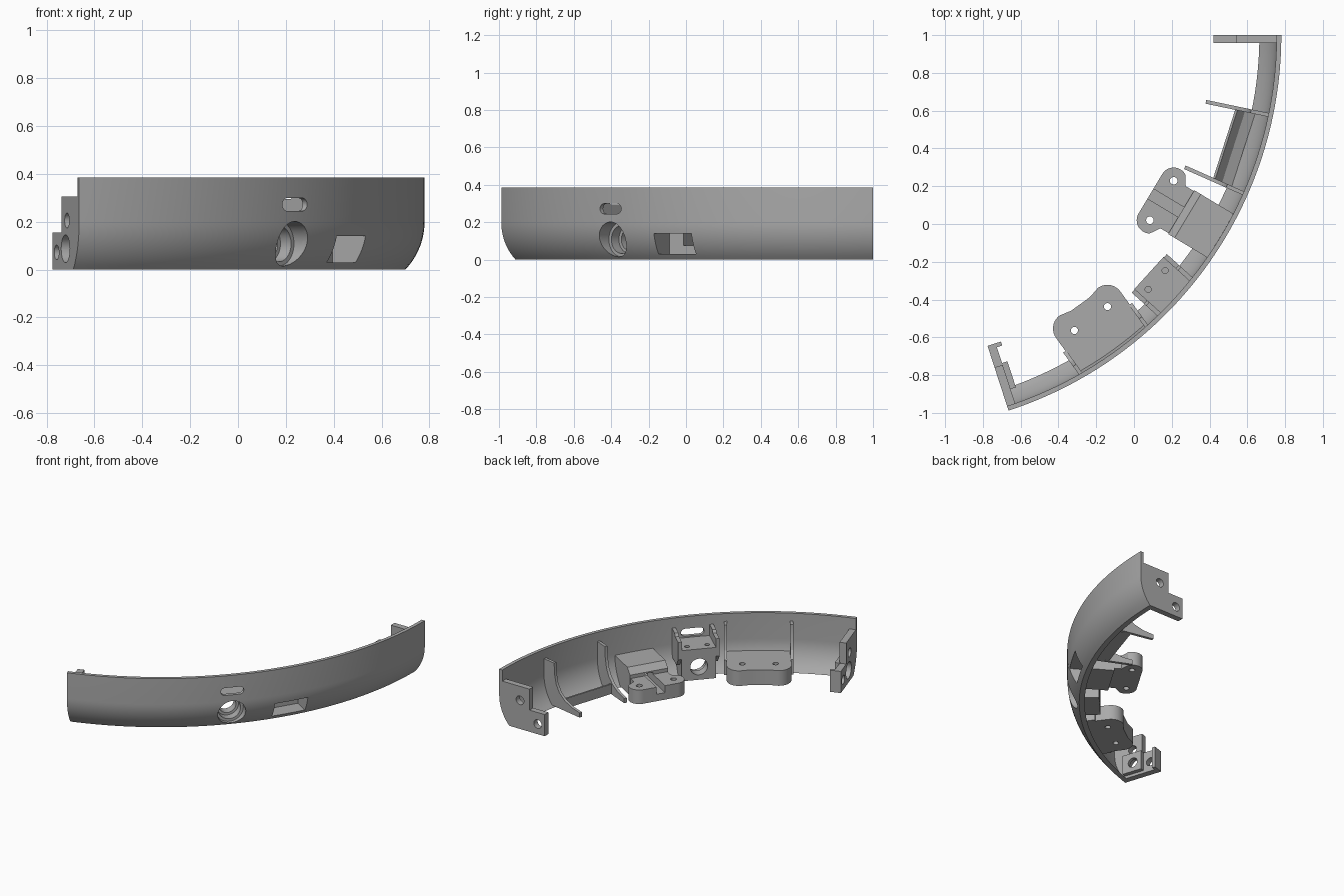
import bpy, bmesh, math
from mathutils import Vector

if "Cube" in bpy.data.objects:
    bpy.data.objects.remove(bpy.data.objects["Cube"])

CX, CY, R = -1.31, 1.0, 2.09       # centre and radius of the curved shell
H, TH = 0.385, 0.025

grey = bpy.data.materials.new("mid grey")
grey.diffuse_color = (0.40, 0.40, 0.40, 1)
grey.use_nodes = True
grey.node_tree.nodes["Principled BSDF"].inputs["Base Color"].default_value = grey.diffuse_color


def outer(z, off=0.0):
    """Shell radius at height z, offset inward by off (rounded lower edge)."""
    if z >= 0.2:
        return R - off
    rad = 0.29 - off
    return R - 0.29 + math.sqrt(rad ** 2 - (0.2 - z) ** 2)


def place(deg, r, t, z):
    """Radial / tangential / height coordinates at an angle, to world."""
    a = math.radians(deg)
    return Vector((CX + r * math.cos(a) - t * math.sin(a),
                   CY + r * math.sin(a) + t * math.cos(a), z))


def finish(name, bm):
    bmesh.ops.recalc_face_normals(bm, faces=bm.faces)
    me = bpy.data.meshes.new(name)
    bm.to_mesh(me)
    bm.free()
    me.materials.append(grey)
    ob = bpy.data.objects.new(name, me)
    bpy.context.collection.objects.link(ob)
    return ob


def prism(name, deg, pts, a, b, axis="t"):
    """Extrude (r,z) points along t, (r,t) points along z, or (t,z) along r."""
    def at(p, h):
        if axis == "t":
            return place(deg, p[0], h, p[1])
        if axis == "z":
            return place(deg, p[0], p[1], h)
        return place(deg, h, p[0], p[1])
    bm = bmesh.new()
    lo = [bm.verts.new(at(p, a)) for p in pts]
    hi = [bm.verts.new(at(p, b)) for p in pts]
    bm.faces.new(lo)
    bm.faces.new(hi)
    n = len(pts)
    for i in range(n):
        j = (i + 1) % n
        bm.faces.new((lo[i], lo[j], hi[j], hi[i]))
    return finish(name, bm)


def circle(cx, cy, rad, n=28, a0=0, a1=360):
    m = n if a1 - a0 == 360 else n + 1
    return [(cx + rad * math.cos(math.radians(a0 + (a1 - a0) * i / n)),
             cy + rad * math.sin(math.radians(a0 + (a1 - a0) * i / n))) for i in range(m)]


def rect(x0, x1, y0, y1):
    return [(x0, y0), (x1, y0), (x1, y1), (x0, y1)]


def back(z0, z1, off=0.018, n=8):
    """Edge running up just inside the shell from z0 to z1."""
    zs = [z0 + (z1 - z0) * i / n for i in range(n + 1)]
    return [(outer(z, off), z) for z in zs]


def cut(targets, cutters):
    for ob in targets:
        for c in cutters:
            m = ob.modifiers.new("cut", "BOOLEAN")
            m.operation, m.object, m.solver = "DIFFERENCE", c, "EXACT"
            bpy.context.view_layer.objects.active = ob
            bpy.ops.object.modifier_apply(modifier=m.name)
    for c in cutters:
        bpy.data.objects.remove(c)


# curved shell: profile swept through 72 degrees
prof = [(outer(0.2 * i / 10), 0.2 * i / 10) for i in range(11)] + [(R, H), (R - TH, H)]
prof += [(outer(0.2 * i / 10, TH), 0.2 * i / 10) for i in range(10, -1, -1)]
bm = bmesh.new()
N = 72
rings = [[bm.verts.new(place(-72 * k / N, r, 0, z)) for r, z in prof] for k in range(N + 1)]
for a, b in zip(rings, rings[1:]):
    for i in range(len(prof)):
        j = (i + 1) % len(prof)
        bm.faces.new((a[i], a[j], b[j], b[i]))
bm.faces.new(rings[0])
bm.faces.new(rings[-1])
shell = finish("shell", bm)

# stepped end plates with bolt holes
plate = [(1.73, 0)] + back(0, 0.305, 0.005) + [(1.85, 0.305), (1.85, 0.155), (1.73, 0.155)]
for name, deg, a, b in (("right_end_plate", 0, -0.042, 0), ("left_end_plate", -72, 0, 0.045)):
    p = prism(name, deg, plate, a, b)
    cut([p], [prism("hole", deg, circle(r, z, 0.031), -0.2, 0.2)
              for r, z in ((1.925, 0.205), (1.785, 0.072))])
left = bpy.data.objects["left_end_plate"]
boss = prism("left_plate_boss", -72, rect(1.84, 1.985, 0.02, 0.16), 0.04, 0.075)
cut([left, boss], [prism("bore", -72, circle(1.905, 0.087, 0.058), -0.1, 0.05),
                   prism("bore", -72, circle(1.905, 0.087, 0.035), -0.1, 0.2)])
prism("left_plate_tab", -72, rect(1.73, 1.752, 0, 0.155), 0.04, 0.075)

# flared support ribs and the ridge between them
flare = [(1.97, 0.32), (1.965, 0.24), (1.95, 0.175), (1.92, 0.125), (1.87, 0.085),
         (1.8, 0.057), (1.727, 0.045), (1.727, 0.012)]
for i, deg in enumerate((-11.8, -23.9)):
    prism("support_rib_%d" % (i + 1), deg, back(0.012, 0.32) + flare, -0.01, 0.01)
prism("rib_ridge", -17.85, [(1.878, 0.015), (1.878, 0.085), (1.89, 0.085), (1.93, 0.04),
                            (1.985, 0.02), (1.985, 0.005)], -0.205, 0.205)

# connector block with pocket and two screw ears
D = -31
block = prism("connector_block", D,
              [(1.82, 0.005)] + back(0.005, 0.19) + [(1.86, 0.19), (1.82, 0.15)], -0.135, 0.135)
ears = circle(1.70, 0.122, 0.07, 16, 60, 180) + circle(1.70, -0.122, 0.07, 16, 180, 300)
ears = [(1.84, 0.13), (1.77, 0.13)] + ears + [(1.77, -0.13), (1.84, -0.13)]
ear = prism("connector_ears", D, ears, 0.025, 0.125, "z")
cut([ear], [prism("hole", D, circle(1.70, s * 0.122, 0.02), -0.1, 0.3, "z") for s in (-1, 1)])
cut([shell, block], [prism("pocket", D, rect(-0.117, 0.117, 0.03, 0.14), 1.92, 2.3, "r")])
cut([block, ear], [prism("channel", D, rect(-0.03, 0.03, 0.075, 0.14), 1.5, 1.95, "r")])

# button block: stepped round bore, slot above, side cheeks
D = -42.2
button = prism("button_block", D, [(1.875, 0.015)] + back(0.015, 0.235) + [(1.875, 0.235)],
               -0.115, 0.115)
cut([shell, button], [prism("bore", D, circle(0, 0.108, rad, 40), r0, 2.3, "r")
                      for rad, r0 in ((0.093, 2.0), (0.075, 1.94), (0.058, 1.7))])
cut([button], [prism("hole", D, circle(1.93, s * 0.067, 0.016), 0.19, 0.3, "z") for s in (-1, 1)])
cut([shell], [prism("slot", D, circle(0.05, 0.272, 0.027, 8, -90, 90)
                    + circle(-0.05, 0.272, 0.027, 8, 90, 270), 1.9, 2.3, "r")])
for s, side in ((-1, "left"), (1, "right")):
    prism("button_cheek_" + side, D, [(1.878, 0.17), (1.93, 0.11)] + back(0.11, 0.315)
          + [(1.98, 0.315), (1.965, 0.295), (1.878, 0.295)], s * 0.113, s * 0.138)

# wide mounting shelf with rounded ears and side ribs
D = -54.2
shelf = [(1.95, 0.21), (1.85, 0.21)] + circle(1.825, 0.125, 0.085, 10, 90, 180)
shelf += [(1.755, 0.06), (1.755, -0.06)] + circle(1.825, -0.125, 0.085, 10, 180, 270)
shelf += [(1.85, -0.21), (1.95, -0.21)]
front = prism("shelf_front", D, shelf, 0.012, 0.12, "z")
cut([front], [prism("hole", D, circle(1.85, s * 0.108, 0.019), -0.1, 0.3, "z") for s in (-1, 1)])
prism("shelf_back", D, [(1.949, 0.012)] + back(0.012, 0.12) + [(1.949, 0.12)], -0.21, 0.21)
for s, side in ((-1, "left"), (1, "right")):
    prism("shelf_rib_" + side, D, [(1.91, 0.012)] + back(0.012, 0.33)
          + [(2.0, 0.33), (1.995, 0.22), (1.97, 0.16), (1.91, 0.12)], s * 0.205, s * 0.225)

# smooth curved surfaces, keep hard edges
for ob in bpy.context.scene.objects:
    ob.select_set(True)
    bpy.context.view_layer.objects.active = ob
bpy.ops.object.shade_smooth_by_angle(angle=math.radians(25))
